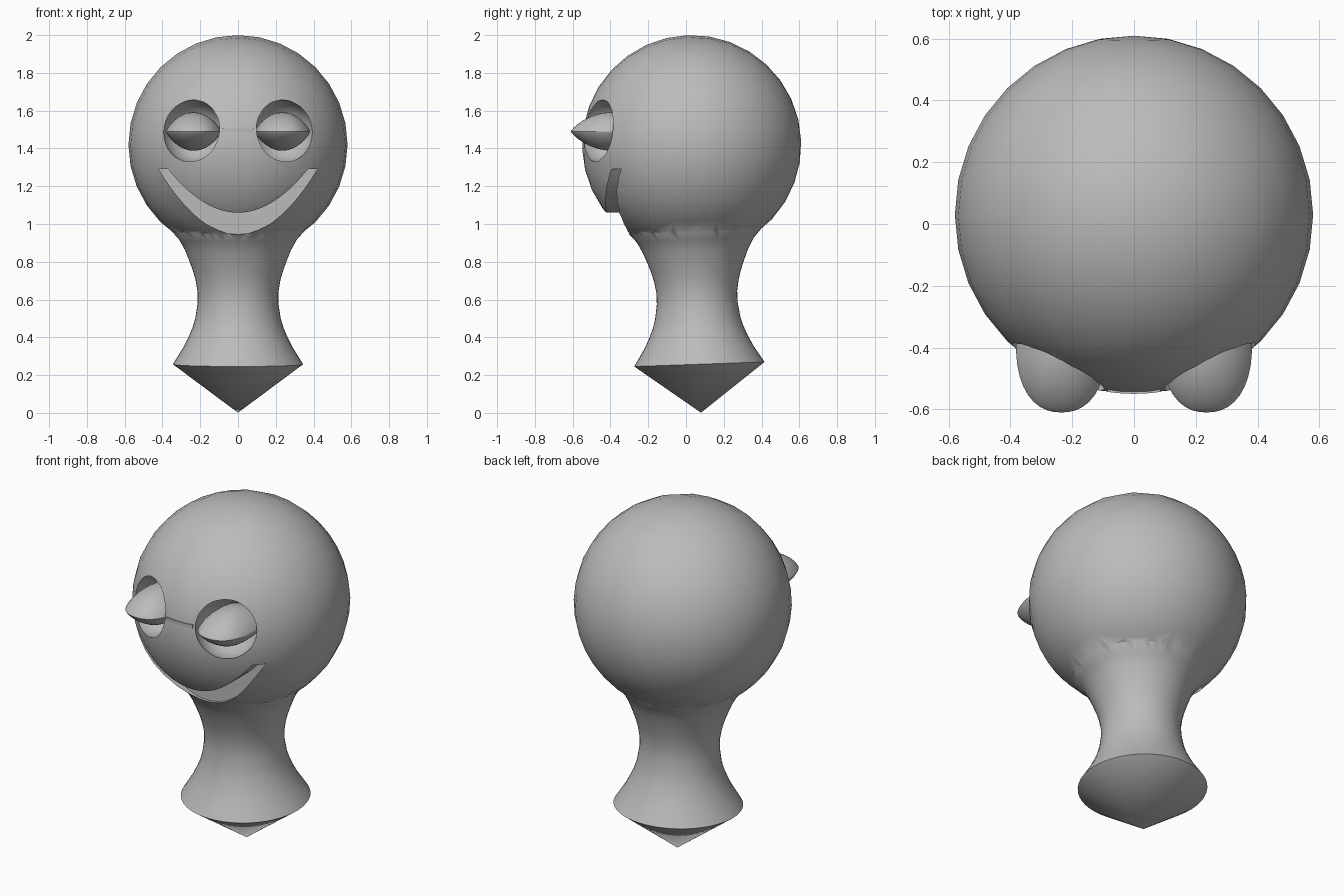
import bpy, bmesh, math
from mathutils import Matrix, Vector

if "Cube" in bpy.data.objects:
    bpy.data.objects.remove(bpy.data.objects["Cube"])

grey = bpy.data.materials.new("plain grey")
grey.diffuse_color = (0.5, 0.5, 0.5, 1)
grey.use_nodes = True
grey.node_tree.nodes["Principled BSDF"].inputs["Base Color"].default_value = grey.diffuse_color

HEAD_C = Vector((0, 0.03, 1.42))
TILT = math.radians(2)
EYE_X, EYE_Z = 0.235, 1.49


def to_object(bm, name):
    bmesh.ops.recalc_face_normals(bm, faces=bm.faces)
    me = bpy.data.meshes.new(name)
    bm.to_mesh(me)
    bm.free()
    me.materials.append(grey)
    ob = bpy.data.objects.new(name, me)
    bpy.context.collection.objects.link(ob)
    return ob


def select(ob):
    bpy.ops.object.select_all(action='DESELECT')
    ob.select_set(True)
    bpy.context.view_layer.objects.active = ob


def smooth(ob, angle):
    select(ob)
    bpy.ops.object.shade_smooth_by_angle(angle=math.radians(angle))


def ball(name, centre, radius, u=32, v=16):
    # sphere with its poles front and back
    bm = bmesh.new()
    bmesh.ops.create_uvsphere(bm, u_segments=u, v_segments=v, radius=radius)
    bmesh.ops.transform(bm, verts=bm.verts, matrix=Matrix.Translation(centre)
                        @ Matrix.Rotation(math.pi / 2 + TILT, 4, 'X'))
    return to_object(bm, name)


def boolean(ob, other, operation):
    mod = ob.modifiers.new("cut", 'BOOLEAN')
    mod.object, mod.operation, mod.solver = other, operation, 'EXACT'
    select(ob)
    bpy.ops.object.modifier_apply(modifier=mod.name)
    bpy.data.objects.remove(other, do_unlink=True)


# head
head = ball("head", HEAD_C, 0.58)

# flared neck ending in a cone point, leaning slightly backwards
profile = [(0, 0), (0.345, 0.257), (0.318, 0.3), (0.287, 0.35), (0.262, 0.4), (0.241, 0.45),
           (0.226, 0.5), (0.214, 0.58), (0.214, 0.64), (0.224, 0.7), (0.238, 0.75), (0.256, 0.8),
           (0.28, 0.86), (0.31, 0.915), (0.35, 0.96), (0.36, 0.99), (0, 1.0)]
bm = bmesh.new()
vs = [bm.verts.new((r, 0, z - HEAD_C.z)) for r, z in profile]
es = [bm.edges.new(p) for p in zip(vs, vs[1:])]
bmesh.ops.spin(bm, geom=vs + es, axis=(0, 0, 1), cent=(0, 0, 0), angle=2 * math.pi, steps=48)
bmesh.ops.remove_doubles(bm, verts=bm.verts, dist=0.0005)
bmesh.ops.transform(bm, verts=bm.verts,
                    matrix=Matrix.Translation(HEAD_C) @ Matrix.Rotation(TILT, 4, 'X'))
boolean(head, to_object(bm, "neck"), 'UNION')

# smiling mouth recess with a flat back wall
N = 24
ts = [-1 + 2 * i / N for i in range(N + 1)]
upper = [(0.37 * t, 1.06 + 0.23 * t * t) for t in ts]
lower = [(0.42 * t, 0.945 + 0.345 * t * t) for t in reversed(ts)]
bm = bmesh.new()
face = bm.faces.new([bm.verts.new((x, -0.285, z)) for x, z in upper + lower])
ext = bmesh.ops.extrude_face_region(bm, geom=[face])
bmesh.ops.translate(bm, vec=(0, -0.5, 0),
                    verts=[g for g in ext["geom"] if isinstance(g, bmesh.types.BMVert)])
boolean(head, to_object(bm, "mouth_cutter"), 'DIFFERENCE')

for side, label in ((-1, "left"), (1, "right")):
    # round eye socket scooped from the head
    socket = ball("socket_cutter", (side * EYE_X, -0.44, EYE_Z), 0.167, 40, 20)
    boolean(head, socket, 'DIFFERENCE')

    # closed eye: lens-shaped lids meeting at a sharp ridge
    bm = bmesh.new()
    bmesh.ops.create_uvsphere(bm, u_segments=40, v_segments=24, radius=1)
    for v in bm.verts:
        r = math.hypot(v.co.x, v.co.y)
        if r > 1e-6:
            c, s = v.co.x / r, v.co.y / r
            k = r / (abs(c) ** 2.3 + abs(s) ** 2.3) ** (1 / 2.3)
        else:
            c = s = k = 0
        z = math.copysign(0.102 * abs(v.co.z) ** 1.65, v.co.z)
        v.co = (side * EYE_X + 0.147 * k * c, -0.39 + 0.22 * k * s, EYE_Z + z)
    smooth(to_object(bm, label + "_eye"), 40)

smooth(head, 38)

# thin bridge strip between the sockets, following the head surface
bm = bmesh.new()
rows = []
for i in range(9):
    x = -0.085 + 0.17 * i / 8
    y = HEAD_C.y - math.sqrt(0.58 ** 2 - x * x - 0.07 ** 2)
    rows.append([bm.verts.new((x, y + dy, 1.495 + dz))
                 for dy, dz in ((-0.004, -0.01), (-0.004, 0.01), (0.02, 0.01), (0.02, -0.01))])
for a, b in zip(rows, rows[1:]):
    for j in range(4):
        k = (j + 1) % 4
        bm.faces.new((a[j], a[k], b[k], b[j]))
bm.faces.new(rows[0])
bm.faces.new(rows[-1])
smooth(to_object(bm, "bridge"), 30)
